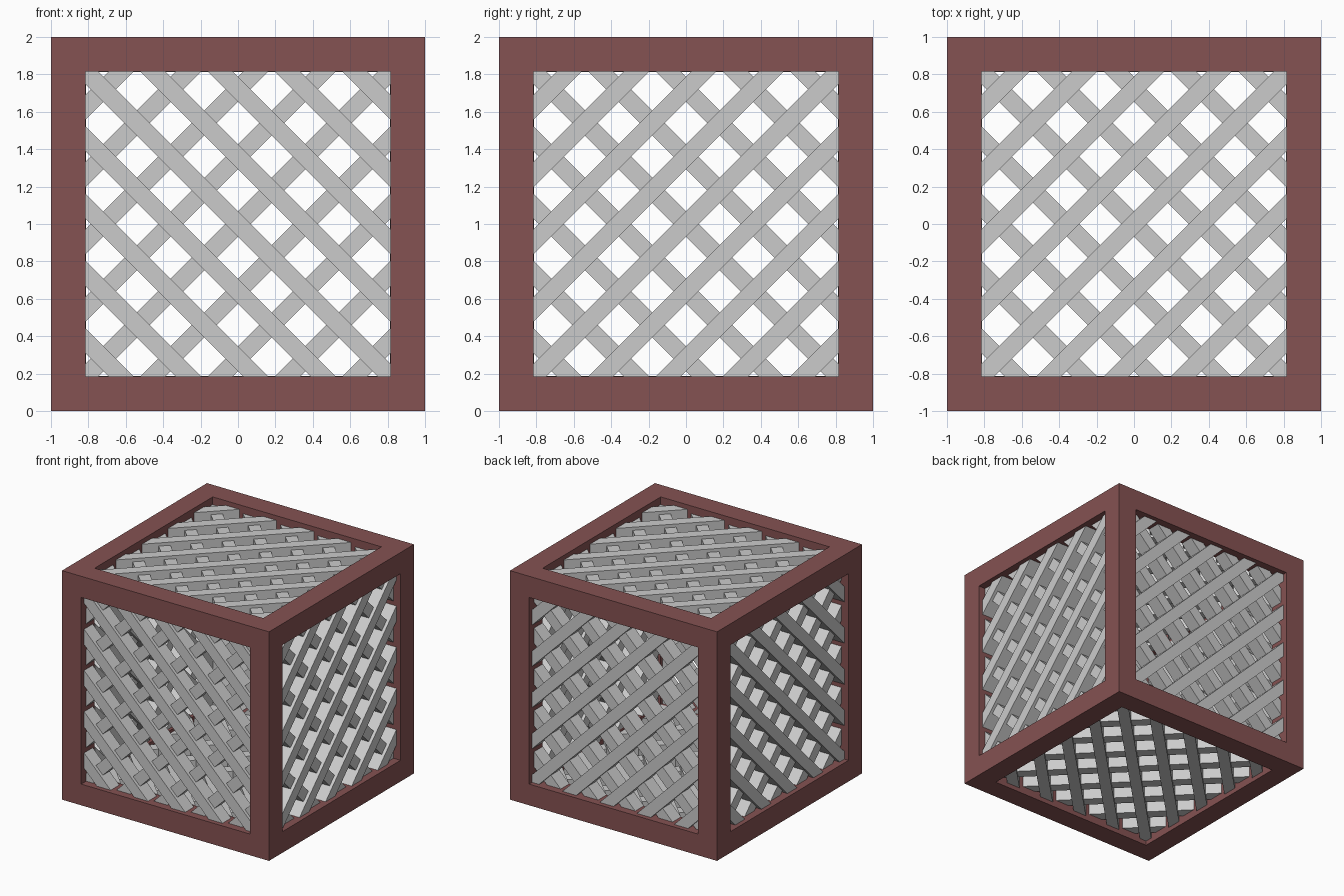
import bpy, bmesh, math
from mathutils import Matrix, Vector

if "Cube" in bpy.data.objects:
    bpy.data.objects.remove(bpy.data.objects["Cube"])

INNER = 0.815            # half size of each window opening
STEP = 0.36              # slat spacing measured along the window edge
WIDTH = 0.095            # slat width
RECESS, THICK = 0.04, 0.12
LAYER_GAP = 0.028        # second layer sits this much deeper, half-lapped into the first
UP = Matrix.Translation((0, 0, 1))


def finish(bm, name, mat=None):
    bmesh.ops.recalc_face_normals(bm, faces=bm.faces)
    mesh = bpy.data.meshes.new(name)
    bm.to_mesh(mesh)
    bm.free()
    obj = bpy.data.objects.new(name, mesh)
    bpy.context.collection.objects.link(obj)
    if mat:
        mesh.materials.append(mat)
    return obj


# Cube frame: filled cells of a 3x3x3 grid, keeping only the outer skin
def build_frame():
    cuts = [-1, -INNER, INNER, 1]

    def filled(c):
        return all(0 <= i <= 2 for i in c) and sum(i != 1 for i in c) >= 2

    bm = bmesh.new()
    for n in range(27):
        cell = (n % 3, n // 3 % 3, n // 9)
        if not filled(cell):
            continue
        for axis in range(3):
            for side in (0, 1):
                near = list(cell)
                near[axis] += 2 * side - 1
                if filled(near):
                    continue
                a, b = (axis + 1) % 3, (axis + 2) % 3
                verts = []
                for da, db in ((0, 0), (1, 0), (1, 1), (0, 1)):
                    p = [0, 0, 0]
                    p[axis] = cuts[cell[axis] + side]
                    p[a], p[b] = cuts[cell[a] + da], cuts[cell[b] + db]
                    verts.append(bm.verts.new(p))
                bm.faces.new(verts)
    bmesh.ops.remove_doubles(bm, verts=bm.verts, dist=1e-4)
    bm.transform(UP)
    mat = bpy.data.materials.new("red_brown")
    mat.diffuse_color = (0.235, 0.085, 0.085, 1)
    mat.use_nodes = True
    mat.node_tree.nodes["Principled BSDF"].inputs["Base Color"].default_value = mat.diffuse_color
    finish(bm, "cube_frame", mat)


# Lattice panel: two crossed layers of slats trimmed to the window opening
def build_panel(name, u, v, w, lean):
    bm = bmesh.new()
    for layer in (0, 1):
        s = lean if layer == 0 else -lean      # slat direction (1, s)
        depth = 1 - RECESS - THICK / 2 - LAYER_GAP * layer
        for k in range(-4, 5):
            m = (Matrix.Translation((k * STEP, 0, depth))
                 @ Matrix.Rotation(s * math.pi / 4, 4, 'Z')
                 @ Matrix.Diagonal((6, WIDTH, THICK, 1)))
            bmesh.ops.create_cube(bm, size=1, matrix=m)
    for d in ((1, 0, 0), (-1, 0, 0), (0, 1, 0), (0, -1, 0)):
        bmesh.ops.bisect_plane(bm, geom=bm.verts[:] + bm.edges[:] + bm.faces[:],
                               plane_co=Vector(d) * INNER, plane_no=d,
                               clear_outer=True)
        bmesh.ops.holes_fill(bm, edges=bm.edges[:], sides=0)
    basis = Matrix((u, v, w)).transposed().to_4x4()
    bm.transform(UP @ basis)
    finish(bm, name)


build_frame()
X, Y, Z = (1, 0, 0), (0, 1, 0), (0, 0, 1)
# Opposite panels mirror each other
for names, u, v, w, lean in ((("back_lattice", "front_lattice"), X, Z, Y, -1),
                             (("right_lattice", "left_lattice"), Y, Z, X, 1),
                             (("top_lattice", "bottom_lattice"), X, Y, Z, 1)):
    build_panel(names[0], u, v, w, lean)
    build_panel(names[1], u, v, tuple(-c for c in w), lean)
